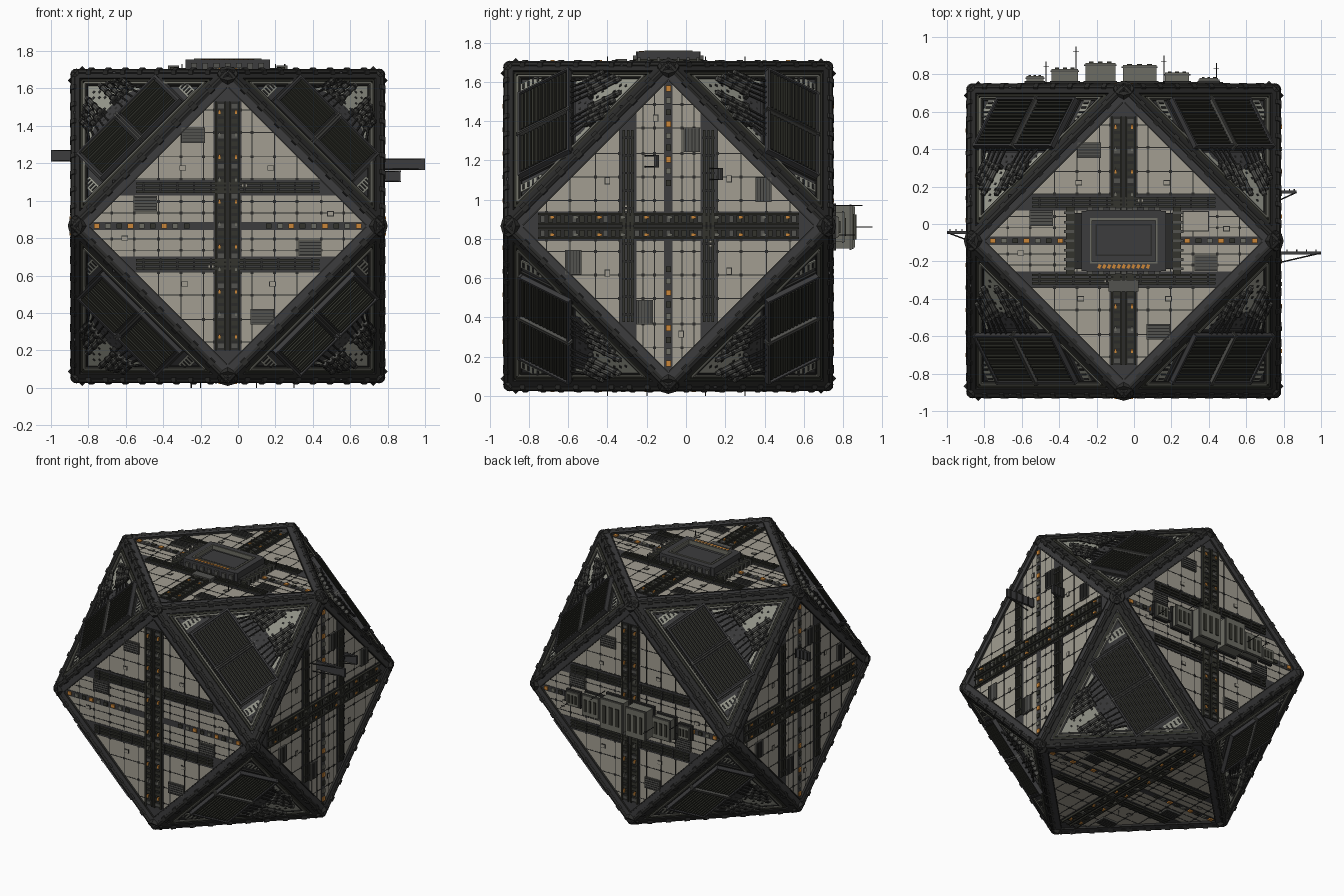
import bpy, bmesh, math, random
from mathutils import Matrix, Vector

if "Cube" in bpy.data.objects:
    bpy.data.objects.remove(bpy.data.objects["Cube"])
random.seed(4)

# Colours
COLORS = {
    "hull_beige": (0.36, 0.34, 0.285), "deck_dark": (0.045, 0.045, 0.047),
    "frame_black": (0.024, 0.024, 0.023), "slat_olive": (0.033, 0.034, 0.026),
    "vent_grey": (0.085, 0.085, 0.078), "trim_grey": (0.15, 0.15, 0.125),
    "corner_grey": (0.31, 0.315, 0.265), "lamp_orange": (0.6, 0.24, 0.04),
}
MATS, NAMES = [], list(COLORS)
for name, rgb in COLORS.items():
    m = bpy.data.materials.new(name)
    m.use_nodes = True
    m.diffuse_color = (*rgb, 1)
    bsdf = m.node_tree.nodes["Principled BSDF"]
    bsdf.inputs["Base Color"].default_value = (*rgb, 1)
    bsdf.inputs["Roughness"].default_value = 0.8
    MATS.append(m)
BEIGE, DECK, BLACK, OLIVE, VENT, TRIM, CORNER, ORANGE = range(len(NAMES))

A = 0.82                                  # half size of the cuboctahedron
C = Vector((-0.055, -0.09, 0.865))        # its centre
H = A * math.sqrt(1.5)                    # triangle height
SIDE = A * math.sqrt(2)


def paint(verts, mat):
    for f in {f for v in verts for f in v.link_faces}:
        f.material_index = mat


def block(bm, c, s, mat, rot=0):
    mx = Matrix.Translation(c) @ Matrix.Rotation(rot, 4, 'Z') @ Matrix.Diagonal((*s, 1))
    paint(bmesh.ops.create_cube(bm, size=1, matrix=mx)["verts"], mat)


def slab(bm, u, v, w, h, top, mat, rot=0):
    """Block standing on a face, sunk slightly below it."""
    block(bm, (u, v, (top - 0.005) / 2), (w, h, top + 0.005), mat, rot)


def rod(bm, p, q, r, mat, sides=8):
    p, q = Vector(p), Vector(q)
    mx = Matrix.Translation((p + q) / 2) @ (q - p).to_track_quat('Z', 'Y').to_matrix().to_4x4()
    paint(bmesh.ops.create_cone(bm, cap_ends=True, segments=sides, radius1=r, radius2=r,
                                depth=(q - p).length, matrix=mx)["verts"], mat)


def sheet(bm, pts, z, mat):
    bm.faces.new([bm.verts.new((x, y, z)) for x, y in pts]).material_index = mat


def finish(bm, name, places=(Matrix.Translation(C),)):
    me = bpy.data.meshes.new(name)
    bm.to_mesh(me)
    bm.free()
    for m in MATS:
        me.materials.append(m)
    for i, mx in enumerate(places):
        ob = bpy.data.objects.new(name if len(places) == 1 else f"{name}_{i + 1}", me)
        ob.matrix_world = mx
        bpy.context.collection.objects.link(ob)


def frame(o, u, v, n):
    mx = Matrix([Vector(u), Vector(v), Vector(n)]).transposed().to_4x4()
    mx.translation = C + Vector(o)
    return mx


X, Y, Z = Vector((1, 0, 0)), Vector((0, 1, 0)), Vector((0, 0, 1))
SQUARES = [frame(n * A, u, v, n) for u, v, n in (
    (X, Z, -Y), (-X, Z, Y), (-Z, Y, X), (-Z, -Y, -X), (X, Y, Z), (-X, Y, -Z))]
TRIANGLES = []
for sx in (-1, 1):
    for sy in (-1, 1):
        for sz in (-1, 1):
            n = Vector((sx, sy, sz)).normalized()
            v = Vector((sx / 2, -sy, sz / 2)).normalized()
            TRIANGLES.append(frame((sx * A / 2, sy * A, sz * A / 2), v.cross(n), v, n))

# Hull core, edge beams with collars, corner hubs
corners = [Vector(p) for s in (-A, A) for t in (-A, A) for p in ((s, t, 0), (s, 0, t), (0, s, t))]
bm = bmesh.new()
bmesh.ops.convex_hull(bm, input=[bm.verts.new(p) for p in corners])
paint(bm.verts, DECK)
finish(bm, "hull_core")
bm = bmesh.new()
for i, p in enumerate(corners):
    for q in corners[i + 1:]:
        if abs((p - q).length - SIDE) < 0.01:
            rod(bm, p, q, 0.02, BLACK)
            for k in range(1, 9):
                m, d = p.lerp(q, k / 9), (q - p).normalized() * 0.016
                rod(bm, m - d, m + d, 0.027, BLACK, 6)
    d = p.normalized()
    rod(bm, p - d * 0.1, p - d * 0.005, 0.055, BLACK)
    rod(bm, p - d * 0.1, p + d * 0.008, 0.025, DECK)
finish(bm, "edge_frame")

# Square face: plated diamond with dark bands
bm = bmesh.new()
sheet(bm, [(A, 0), (0, A), (-A, 0), (0, -A)], 0.002, BEIGE)
lines = (0.07, 0.13, 0.25, 0.37, 0.5, 0.62)
for s in (-1, 1):
    for c in lines:
        slab(bm, s * c, 0, 0.005, 2 * (A - c), 0.0035, BLACK)
        slab(bm, 0, s * c, 2 * (A - c), 0.005, 0.0035, BLACK)
        for d in lines:
            for t in (-1, 1):
                if c + d < 0.74:
                    slab(bm, s * c, t * d, 0.015, 0.015, 0.006, BLACK)
for v, half in ((-0.205, 0.042), (0.205, 0.042), (0, 0.022)):
    slab(bm, 0, v, 2 * (A - abs(v)), 2 * half, 0.005, DECK)
slab(bm, 0, 0, 0.15, 2 * A - 0.12, 0.006, DECK)
for s in (-1, 1):
    for t in (-1, 1):
        slab(bm, s * (A / 2 - 0.018), t * (A / 2 - 0.018), 0.052, SIDE - 0.08, 0.013, DECK, s * t * math.pi / 4)
        slab(bm, s * (A / 2 - 0.037), t * (A / 2 - 0.037), 0.008, SIDE - 0.12, 0.017, BLACK, s * t * math.pi / 4)
    # conduits beside the side bands
    for k in (-0.022, 0, 0.022):
        slab(bm, 0, s * 0.205 + k, 0.98, 0.012, 0.016, OLIVE)
    for k in range(-5, 6):
        slab(bm, k * 0.09, s * 0.205, 0.012, 0.06, 0.02, BLACK)
    # lamps on the thin centre band
    for k in range(9):
        slab(bm, s * (0.22 + k * 0.06), 0, 0.03, 0.025, 0.014, (OLIVE, TRIM, ORANGE)[k % 3])
finish(bm, "square_face", SQUARES)

# Main trunk running across each square face
bm = bmesh.new()
slab(bm, 0, 0, 0.125, 1.33, 0.012, BLACK)
for s in (-1, 1):
    slab(bm, s * 0.062, 0, 0.01, 1.33, 0.022, OLIVE)
    slab(bm, s * 0.012, 0, 0.008, 1.33, 0.022, OLIVE)
    for k in range(-16, 17):
        slab(bm, s * 0.036, k * 0.04, 0.034, 0.024, 0.02, OLIVE if k % 4 else VENT)
        if k % 3 == 0:
            slab(bm, s * 0.044, k * 0.04 + 0.01, 0.012, 0.022, 0.025, ORANGE if k % 2 else TRIM)
finish(bm, "trunk_line", SQUARES)

# Slatted vents and small hatches on the plating
bm = bmesh.new()
for s in (-1, 1):
    for u, v in ((-0.185, 0.485), (-0.44, 0.12)):
        slab(bm, s * u, s * v, 0.125, 0.083, 0.014, VENT)
        for k in range(-2, 3):
            slab(bm, s * u, s * v + k * 0.016, 0.115, 0.004, 0.017, BLACK)
    for u, v in ((-0.24, 0.31), (0.23, 0.31), (0.55, 0.065), (0.09, 0.22)):
        slab(bm, s * u, s * v, 0.036, 0.028, 0.005, BLACK)
        slab(bm, s * u, s * v, 0.028, 0.02, 0.008, BEIGE)
finish(bm, "vents", SQUARES)

# Triangle face: rims, light corner plate, studs
bm = bmesh.new()


def inset_tri(d):
    half = SIDE / 2 - d * math.sqrt(3)
    return [(-half, d), (half, d), (0, H - 2 * d)]


def rim(d, w, top, mat):
    pts = [Vector(p) for p in inset_tri(d)]
    for p, q in zip(pts, pts[1:] + pts[:1]):
        e, m = q - p, (p + q) / 2
        slab(bm, m.x, m.y, e.length, w, top, mat, math.atan2(e.y, e.x))


rim(0.022, 0.044, 0.013, BLACK)
rim(0.056, 0.014, 0.01, OLIVE)
rim(0.073, 0.012, 0.013, TRIM)
rim(0.086, 0.008, 0.008, BLACK)


def half_at(v, d=0.09):
    return (H - v) / math.sqrt(3) - d * 2 / math.sqrt(3)


low = 0.43
sheet(bm, [(-half_at(low), low), (half_at(low), low), (0, H - 0.18)], 0.003, CORNER)
arc = [(0.19 * math.cos(k * math.pi / 12), low + 0.11 * math.sin(k * math.pi / 12)) for k in range(13)]
sheet(bm, arc, 0.005, DECK)
for i in range(10):
    v = low + 0.025 + i * 0.036
    for k in range(-6, 7):
        u = (k + 0.5 * (i % 2)) * 0.045
        if abs(u) < half_at(v) - 0.015 and random.random() < 0.75:
            slab(bm, u, v, 0.014, 0.014, 0.006, BLACK)
finish(bm, "triangle_face", TRIANGLES)

# Radiator pair with slats
bm = bmesh.new()
slab(bm, 0, 0.25, 0.62, 0.33, 0.012, BLACK)
for s in (-1, 1):
    slab(bm, s * 0.15, 0.25, 0.27, 0.3, 0.026, BLACK)
    for k in range(13):
        slab(bm, s * 0.15, 0.118 + k * 0.022, 0.25, 0.011, 0.038, OLIVE)
    slab(bm, s * 0.292, 0.25, 0.012, 0.32, 0.04, DECK)
    slab(bm, s * 0.007, 0.25, 0.008, 0.33, 0.044, VENT)
    # slotted label plates
    slab(bm, s * 0.362, 0.15, 0.055, 0.135, 0.006, CORNER)
    for k in range(4):
        slab(bm, s * 0.362, 0.105 + k * 0.03, 0.035, 0.012, 0.009, BLACK)
for v in (0.098, 0.402):
    slab(bm, 0, v, 0.6, 0.012, 0.04, DECK)
finish(bm, "radiators", TRIANGLES)

# Tank clusters and pipes near the light corner
bm = bmesh.new()
for s in (-1, 1):
    for k in range(4):
        u, v0, v1 = s * (0.05 + k * 0.035), 0.53 - k * 0.012, 0.72 - k * 0.035
        rod(bm, (u, v0, 0.025), (u, v1, 0.025), 0.014, VENT)
        for t in (0.15, 0.5, 0.85):
            v = v0 + (v1 - v0) * t
            rod(bm, (u, v - 0.008, 0.025), (u, v + 0.008, 0.025), 0.018, BLACK)
        rod(bm, (u, v0, 0.02), (u * 1.1, 0.41, 0.02), 0.006, BLACK, 6)
    slab(bm, s * 0.1, 0.53, 0.15, 0.02, 0.03, BLACK)
    rod(bm, (s * 0.2, 0.42, 0.03), (s * 0.1, 0.66, 0.035), 0.007, BLACK, 6)
finish(bm, "tank_clusters", TRIANGLES)

# Landing platform on the top face
bm = bmesh.new()
slab(bm, 0, 0, 0.56, 0.3, 0.025, BLACK)
for s in (-1, 1):
    slab(bm, s * 0.285, 0, 0.045, 0.36, 0.03, OLIVE)
    for k in range(-3, 4):
        slab(bm, s * 0.29, k * 0.05, 0.06, 0.014, 0.038, VENT)
    slab(bm, s * 0.2, 0, 0.05, 0.32, 0.07, DECK)
    slab(bm, 0, s * 0.14, 0.4, 0.05, 0.07, DECK)
    slab(bm, s * 0.175, 0, 0.012, 0.23, 0.075, TRIM)
    slab(bm, 0, s * 0.116, 0.36, 0.012, 0.075, TRIM)
    for k in range(-3, 4):
        slab(bm, k * 0.06, s * 0.17, 0.03, 0.02, 0.05, VENT)
slab(bm, 0, 0, 0.45, 0.3, 0.045, DECK)
slab(bm, 0, 0.005, 0.3, 0.17, 0.052, BLACK)
slab(bm, 0, 0.005, 0.285, 0.155, 0.055, DECK)
for k in range(-5, 6):
    slab(bm, k * 0.026, -0.137, 0.016, 0.022, 0.073, ORANGE, -0.4)
slab(bm, 0, -0.24, 0.16, 0.06, 0.03, VENT)
slab(bm, 0.385, 0.105, 0.14, 0.11, 0.005, BLACK)
slab(bm, 0.385, 0.105, 0.13, 0.1, 0.007, BEIGE)
finish(bm, "landing_platform", SQUARES[4:5])

# Habitat modules on the back, with roof bands and masts
bm = bmesh.new()
for x, w, y, h in ((-0.53, 0.09, 0.79, 0.09), (-0.37, 0.14, 0.83, 0.15), (-0.18, 0.16, 0.862, 0.21),
                   (0.03, 0.18, 0.85, 0.22), (0.23, 0.13, 0.81, 0.15), (0.4, 0.1, 0.78, 0.1)):
    block(bm, (x, (0.72 + y) / 2, 0.86), (w, y - 0.72, h), TRIM)
    block(bm, (x, y - 0.012, 0.86), (w + 0.012, 0.008, h + 0.012), VENT)
    block(bm, (x, 0.755, 0.86), (w + 0.02, 0.02, h + 0.02), BLACK)
    for k in (-1, 0, 1):
        block(bm, (x + k * w * 0.3, y, 0.86), (w * 0.15, 0.012, h * 0.6), OLIVE)
block(bm, (-0.05, 0.745, 0.86), (1.05, 0.03, 0.07), BLACK)
for x, y, z in ((-0.31, 0.95, 0.86), (0.16, 0.9, 0.97), (-0.47, 0.87, 0.9), (0.44, 0.86, 0.82)):
    rod(bm, (x, 0.72, z), (x, y, z), 0.003, BLACK, 5)
    block(bm, (x, y - 0.03, z), (0.03, 0.003, 0.003), BLACK)
finish(bm, "habitat_modules", [Matrix.Identity(4)])

# Docking arms on the sides, with braces
bm = bmesh.new()
for x0, x1, y, z in ((0.74, 1.0, -0.155, 1.195), (0.74, 0.87, 0.17, 1.13), (-0.84, -1.0, -0.045, 1.24)):
    block(bm, ((x0 + x1) / 2, y, z), (abs(x1 - x0), 0.016, 0.062), DECK)
    for k in range(5):
        block(bm, (x0 + (x1 - x0) * (k + 0.5) / 5, y + 0.01, z), (0.006, 0.015, 0.062), BLACK)
    for dz in (-0.028, 0.028):
        rod(bm, (x0, y - 0.06, z + dz), (x1, y, z + dz), 0.004, BLACK, 5)
finish(bm, "docking_arms", [Matrix.Identity(4)])

# Thin masts above and below
bm = bmesh.new()
for x, y in ((-0.25, 0.1), (0.3, -0.2), (0.1, 0.3), (-0.2, -0.4)):
    rod(bm, (x, y, 0.06), (x, y, 0.0), 0.003, BLACK, 5)
    rod(bm, (-x, y, 1.67), (-x, y, 1.73), 0.003, BLACK, 5)
finish(bm, "masts", [Matrix.Identity(4)])
